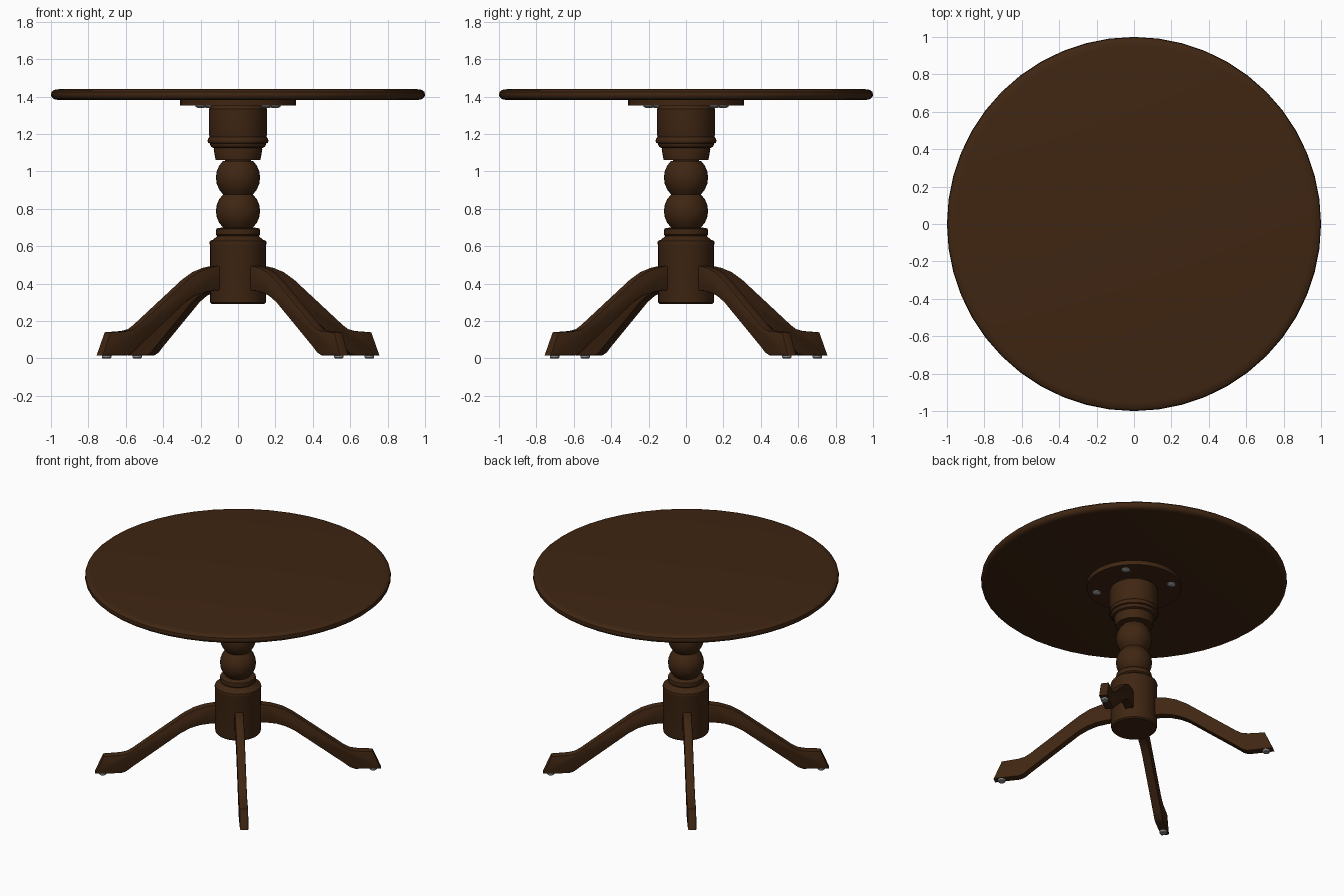
import bpy, bmesh, math
from mathutils import Matrix

if "Cube" in bpy.data.objects:
    bpy.data.objects.remove(bpy.data.objects["Cube"])


def material(name, rgb):
    m = bpy.data.materials.new(name)
    m.diffuse_color = (*rgb, 1)
    m.use_nodes = True
    m.node_tree.nodes["Principled BSDF"].inputs["Base Color"].default_value = m.diffuse_color
    return m


wood = material("dark brown wood", (0.05, 0.019, 0.006))
metal = material("grey metal", (0.3, 0.3, 0.3))


def finish(name, bm, mat, angle=35):
    bmesh.ops.recalc_face_normals(bm, faces=bm.faces)
    me = bpy.data.meshes.new(name)
    bm.to_mesh(me)
    bm.free()
    me.materials.append(mat)
    me.shade_smooth()
    me.set_sharp_from_angle(angle=math.radians(angle))
    ob = bpy.data.objects.new(name, me)
    bpy.context.collection.objects.link(ob)
    return ob


def lathe(name, profile, mat, sides=32, at=(0, 0)):
    """Closed turned part from (radius, z) points, listed bottom to top."""
    bm = bmesh.new()
    rings = []
    for r, z in profile:
        rings.append([bm.verts.new((at[0] + r * math.cos(2 * math.pi * i / sides),
                                    at[1] + r * math.sin(2 * math.pi * i / sides), z))
                      for i in range(sides)])
    for a, b in zip(rings, rings[1:]):
        for i in range(sides):
            j = (i + 1) % sides
            bm.faces.new((a[i], a[j], b[j], b[i]))
    bm.faces.new(rings[0])
    bm.faces.new(rings[-1])
    return finish(name, bm, mat)


def ball(z0, z1, r_end, r_mid, n=6):
    """Profile of a bead with flattened ends."""
    a0 = math.acos(r_end / r_mid)
    zc, h = (z0 + z1) / 2, (z1 - z0) / 2
    angles = [-a0 + 2 * a0 * i / n for i in range(n + 1)]
    return [(r_mid * math.cos(a), zc + h * math.sin(a) / math.sin(a0)) for a in angles]


# Table top with rounded rim, and mounting plate
lathe("table_top", [(0.965, 1.383), (0.985, 1.387), (0.997, 1.398), (1.0, 1.41),
                    (0.997, 1.425), (0.985, 1.436), (0.955, 1.44)], wood, 48)
lathe("mounting_plate", [(0.31, 1.352), (0.31, 1.385)], wood, 32)

# Turned column
lathe("column_base", [(0.14, 0.29), (0.148, 0.298), (0.15, 0.31), (0.15, 0.605),
                      (0.153, 0.618), (0.15, 0.628), (0.136, 0.634), (0.122, 0.645),
                      (0.11, 0.655), (0.117, 0.662), (0.118, 0.675), (0.116, 0.692),
                      (0.108, 0.698), (0.08, 0.70)], wood)
lathe("lower_bead", ball(0.70, 0.877, 0.08, 0.118), wood)
lathe("upper_bead", ball(0.877, 1.057, 0.08, 0.118), wood)
lathe("column_head", [(0.07, 1.05), (0.07, 1.062), (0.12, 1.062), (0.13, 1.118),
                      (0.128, 1.125), (0.142, 1.13), (0.15, 1.143), (0.15, 1.15),
                      (0.16, 1.153), (0.163, 1.165), (0.16, 1.175), (0.152, 1.185),
                      (0.156, 1.20), (0.156, 1.335), (0.15, 1.34), (0.14, 1.355)], wood)

# Leg side profile as (distance from centre, z)
LEG = [(0.10, 0.497), (0.16, 0.495), (0.22, 0.485), (0.29, 0.462), (0.36, 0.422),
       (0.69, 0.178), (0.725, 0.157), (0.77, 0.147), (0.88, 0.14), (0.935, 0.016),
       (0.765, 0.016), (0.73, 0.03), (0.69, 0.062), (0.37, 0.30), (0.31, 0.332),
       (0.25, 0.352), (0.18, 0.362), (0.10, 0.364)]
HALF = 0.028

for k in range(4):
    ang = math.radians(37.5 + 90 * k)
    c, s = math.cos(ang), math.sin(ang)
    # Curved leg
    bm = bmesh.new()
    face = bm.faces.new([bm.verts.new((r, -HALF, z)) for r, z in LEG])
    out = bmesh.ops.extrude_face_region(bm, geom=[face])
    bmesh.ops.translate(bm, vec=(0, 2 * HALF, 0),
                        verts=[g for g in out["geom"] if isinstance(g, bmesh.types.BMVert)])
    rim = [e for e in bm.edges if abs(e.verts[0].co.y - e.verts[1].co.y) < 1e-5]
    bmesh.ops.bevel(bm, geom=rim, offset=0.006, segments=2, profile=0.5, affect='EDGES')
    bmesh.ops.transform(bm, matrix=Matrix.Rotation(ang, 4, 'Z'), verts=bm.verts)
    finish(f"leg_{k + 1}", bm, wood)
    # Foot glide and plate screw
    lathe(f"foot_glide_{k + 1}", [(0.02, 0.0), (0.025, 0.005), (0.025, 0.018)], metal, 16,
          (0.885 * c, 0.885 * s))
    lathe(f"plate_screw_{k + 1}", [(0.018, 1.34), (0.028, 1.346), (0.028, 1.354)], metal, 12,
          (0.25 * c, 0.25 * s))
